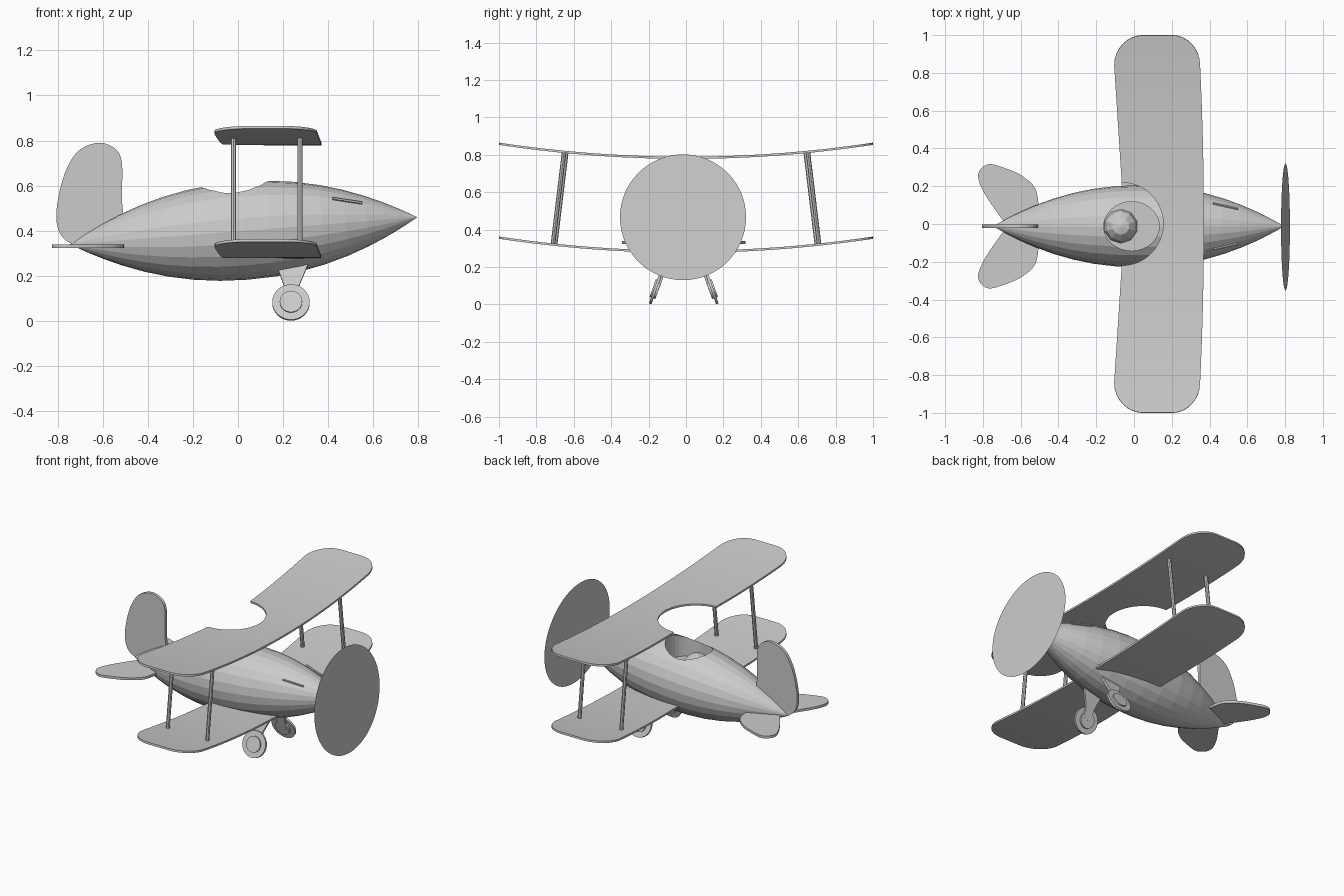
import bpy
import bmesh
from math import sin, cos, pi, sqrt
from mathutils import Matrix, Vector

if "Cube" in bpy.data.objects:
    bpy.data.objects.remove(bpy.data.objects["Cube"])

MID = -0.012            # sideways centre of the body
SLOPE = 0.078           # nose-up slope of the body axis
GREY = (0.6, 0.6, 0.6, 1)

grey = bpy.data.materials.new("plain grey")
grey.use_nodes = True
grey.diffuse_color = GREY
grey.node_tree.nodes["Principled BSDF"].inputs["Base Color"].default_value = GREY


def add(name, bm, thickness=0):
    """Turn a bmesh into a flat-shaded object, optionally thickened."""
    bmesh.ops.recalc_face_normals(bm, faces=bm.faces)
    mesh = bpy.data.meshes.new(name)
    bm.to_mesh(mesh)
    bm.free()
    mesh.materials.append(grey)
    obj = bpy.data.objects.new(name, mesh)
    bpy.context.collection.objects.link(obj)
    if thickness:
        mod = obj.modifiers.new("thickness", 'SOLIDIFY')
        mod.thickness = thickness
        mod.offset = 0
    return obj


def rounded(pts, steps=5):
    """Closed smooth curve through the points."""
    out, n = [], len(pts)
    for i in range(n):
        a, b, c, d = (Vector(pts[(i + k) % n]) for k in (-1, 0, 1, 2))
        for s in range(steps):
            t = s / steps
            out.append(0.5 * (2 * b + (c - a) * t + (2 * a - 5 * b + 4 * c - d) * t * t
                              + (3 * b - a - 3 * c + d) * t ** 3))
    return out


def plate(name, pts, place, thickness):
    bm = bmesh.new()
    bm.faces.new([bm.verts.new(place(*p)) for p in pts])
    return add(name, bm, thickness)


def rod(name, a, b, radius, sides=8):
    a, b = Vector(a), Vector(b)
    turn = (b - a).to_track_quat('Z', 'Y').to_matrix().to_4x4()
    bm = bmesh.new()
    bmesh.ops.create_cone(bm, cap_ends=True, segments=sides, radius1=radius, radius2=radius,
                          depth=(b - a).length, matrix=Matrix.Translation((a + b) / 2) @ turn)
    return add(name, bm)


def axis_z(x):
    return 0.398 + SLOPE * x


# Fuselage: faceted spindle along a tilted axis
def fuselage():
    bm = bmesh.new()
    rings, sides = 20, 24
    loops = []
    for i in range(1, rings):
        u = -cos(pi * i / rings)
        x, r = 0.025 + 0.77 * u, 0.217 * (1 - abs(u) ** 2.1)
        loops.append([bm.verts.new((x - SLOPE * r * sin(a), MID + r * cos(a), axis_z(x) + r * sin(a)))
                      for a in (2 * pi * k / sides for k in range(sides))])
    tips = [bm.verts.new((x, MID, axis_z(x))) for x in (-0.745, 0.795)]
    for k in range(sides):
        j = (k + 1) % sides
        for p, q in zip(loops, loops[1:]):
            bm.faces.new((p[k], p[j], q[j], q[k]))
        bm.faces.new((tips[0], loops[0][j], loops[0][k]))
        bm.faces.new((tips[1], loops[-1][k], loops[-1][j]))
    return add("fuselage", bm)


body = fuselage()

# Cockpit opening
bm = bmesh.new()
bmesh.ops.create_cone(bm, cap_ends=True, segments=32, radius1=1, radius2=1, depth=0.4,
                      matrix=Matrix.Translation((-0.013, MID, 0.67)) @ Matrix.Diagonal((0.147, 0.13, 1, 1)))
cutter = add("cockpit_cutter", bm)
cutter.hide_render = True
cut = body.modifiers.new("cockpit", 'BOOLEAN')
cut.operation, cut.solver, cut.object = 'DIFFERENCE', 'EXACT', cutter
bpy.context.view_layer.objects.active = body
bpy.ops.object.modifier_apply(modifier="cockpit")
bpy.data.objects.remove(cutter)

bm = bmesh.new()
bmesh.ops.create_uvsphere(bm, u_segments=10, v_segments=6, radius=0.09,
                          matrix=Matrix.Translation((-0.07, MID, 0.475)))
add("cockpit_seat", bm)


# Wings: upswept plates with rounded tips
def wing(name, height, notch):
    bm = bmesh.new()
    ys = [1 - 0.16 * (1 - sin(pi / 2 * i / 8)) for i in range(9)]
    ys += [0.22 + 0.62 * i / 10 for i in range(10)]
    ys += [0.22 * sin(pi / 2 * i / 12) for i in range(12)]
    ys = sorted(ys + [-y for y in ys if y > 0])
    rows = []
    for y in ys:
        d = abs(y)
        z = height + 0.075 * d * d
        tip = sqrt(max(0, 1 - (max(0, d - 0.84) / 0.16) ** 2))
        back = 0.05 - 0.155 * tip if d > 0.84 else -0.065 - 0.04 * max(0, d - 0.22) / 0.62
        front = 0.2 + 0.15 * tip if d > 0.84 else 0.37 - 0.02 * (d / 0.84) ** 2
        if notch and d < 0.22:
            back = -0.065 + sqrt(0.22 ** 2 - d * d)
        rows.append([bm.verts.new((x, y, z)) for x in (back, front)])
    for p, q in zip(rows, rows[1:]):
        bm.faces.new((p[0], p[1], q[1], q[0]))
    add(name, bm, 0.012)


wing("upper_wing", 0.784, True)
wing("lower_wing", 0.282, False)

# Tail fin
FIN = [(-0.515, 0.40), (-0.515, 0.55), (-0.515, 0.70), (-0.545, 0.764), (-0.62, 0.79), (-0.71, 0.752),
       (-0.77, 0.65), (-0.804, 0.5), (-0.795, 0.40), (-0.74, 0.345), (-0.62, 0.34)]
plate("tail_fin", rounded(FIN), lambda x, z: (x, MID, z), 0.02)

STABILISER = [(-0.52, 0.0), (-0.515, 0.18), (-0.59, 0.265), (-0.69, 0.31), (-0.775, 0.328),
              (-0.825, 0.275), (-0.795, 0.18), (-0.70, 0.04), (-0.66, 0.0)]
LEG = [(0.17, 0.18), (0.31, 0.18), (0.27, 0.08), (0.265, 0.0), (0.215, 0.0), (0.205, 0.08)]

for side, word in ((1, "left"), (-1, "right")):
    # Tailplane halves
    plate(word + "_stabiliser", rounded(STABILISER), lambda x, y: (x, MID + side * y, 0.332), 0.016)

    # Wing struts
    for x, out, end in ((-0.02, 0, "rear"), (0.275, 0.012, "front")):
        rod(f"{word}_{end}_strut", (x, side * (0.70 + out), 0.318),
            (x, side * (0.64 + out), 0.814), 0.012)

    # Undercarriage leg, wheel and hub, leaning outward at the bottom
    lean = Vector((0, -side * 0.33, 0.944))
    outward = Vector((0, side * 0.944, 0.33))
    hub = Vector((0.235, MID + side * 0.152, 0.082))

    def on_leg(x, s):
        return Vector((x, hub.y, hub.z)) + lean * s - outward * 0.012

    plate(word + "_leg", LEG, on_leg, 0.014)
    rod(word + "_wheel", hub - outward * 0.007, hub + outward * 0.007, 0.083, 32)
    rod(word + "_hub", hub - outward * 0.018, hub + outward * 0.015, 0.05, 24)

    # Exhaust slot strip along the nose
    rod(word + "_exhaust", (0.42, MID + side * 0.122, 0.544), (0.55, MID + side * 0.093, 0.524), 0.007, 6)

# Propeller disc, square to the body axis
bm = bmesh.new()
bmesh.ops.create_circle(bm, cap_ends=True, segments=64, radius=0.337,
                        matrix=Matrix.Translation((0.802, MID - 0.004, 0.466))
                        @ Vector((1, 0, 0.07)).to_track_quat('Z', 'Y').to_matrix().to_4x4())
add("propeller_disc", bm)
